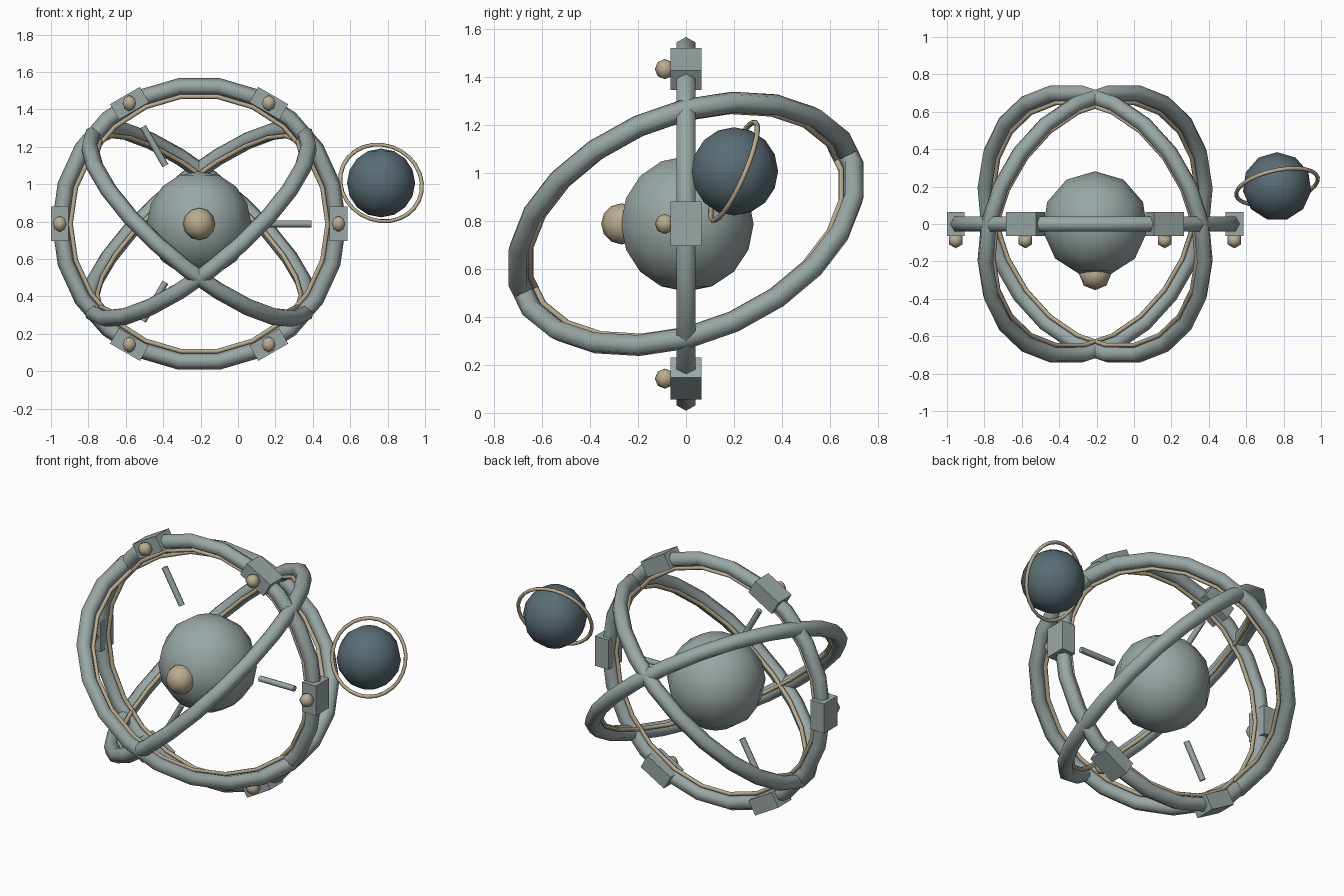
import bpy
import math
from mathutils import Vector, Matrix

cube = bpy.data.objects.get("Cube")
if cube:
    bpy.data.objects.remove(cube, do_unlink=True)


def material(name, rgb):
    mat = bpy.data.materials.new(name)
    mat.use_nodes = True
    mat.diffuse_color = (*rgb, 1)
    mat.node_tree.nodes["Principled BSDF"].inputs["Base Color"].default_value = (*rgb, 1)
    return mat


STEEL = material("grey green metal", (0.32, 0.39, 0.38))
BRASS = material("pale brass", (0.49, 0.41, 0.28))
SLATE = material("dark slate", (0.10, 0.15, 0.175))

CENTRE = Vector((-0.208, 0, 0.788))
MOON = Vector((0.765, 0.2, 1.007))


def finish(name, mat, smooth=True):
    obj = bpy.context.object
    obj.name = name
    obj.data.materials.append(mat)
    if smooth:
        bpy.ops.object.shade_smooth()
    return obj


def ring(name, mat, loc, rot, radius, tube, sides=6, segments=22):
    bpy.ops.mesh.primitive_torus_add(location=loc, rotation=rot, major_radius=radius,
                                     minor_radius=tube, major_segments=segments,
                                     minor_segments=sides)
    return finish(name, mat)


def ball(name, mat, loc, radius, segments, rings):
    bpy.ops.mesh.primitive_uv_sphere_add(location=loc, radius=radius,
                                         segments=segments, ring_count=rings)
    return finish(name, mat)


def spoke_point(angle, radius, y=0):
    return CENTRE + Vector((radius * math.cos(angle), y, radius * math.sin(angle)))


# Three large hoops, each with a thin brass lining
tilt, roll = math.radians(18), math.radians(40)
hoops = {
    "upright": (math.pi / 2, 0, 0),
    "left_tilted": (tilt, roll, 0),
    "right_tilted": (tilt, -roll, 0),
}
for label, rot in hoops.items():
    ring(label + "_hoop", STEEL, CENTRE, rot, 0.742, 0.045)
    ring(label + "_lining", BRASS, CENTRE, rot, 0.688, 0.013)

# Core sphere with a brass knob on the front
ball("core_sphere", STEEL, CENTRE, 0.282, 11, 8)
ball("front_knob", BRASS, CENTRE + Vector((0, -0.268, 0)), 0.086, 8, 6)

# Six clamp blocks with brass beads around the upright hoop
for i in range(6):
    a = i * math.pi / 3
    bpy.ops.mesh.primitive_cube_add(size=1, location=spoke_point(a, 0.745), rotation=(0, -a, 0))
    block = finish(f"clamp_block_{i + 1}", STEEL, smooth=False)
    block.scale = (0.095, 0.13, 0.185)
    ball(f"clamp_bead_{i + 1}", BRASS, spoke_point(a, 0.745, -0.088), 0.042, 6, 4)

# Three floating rods pointing at the core
for i in range(3):
    a = i * 2 * math.pi / 3
    bpy.ops.mesh.primitive_cylinder_add(vertices=8, radius=0.018, depth=0.24,
                                        location=spoke_point(a, 0.48),
                                        rotation=(0, math.pi / 2 - a, 0))
    finish(f"rod_{i + 1}", STEEL, smooth=False)
    bpy.ops.object.shade_smooth_by_angle(angle=math.radians(50))

# Small moon with its own tilted ring
ball("moon", SLATE, MOON, 0.184, 11, 8)
facing = Vector((0.2, -0.9, 0.39)).to_track_quat('Z', 'Y').to_euler()
ring("moon_ring", BRASS, MOON, facing, 0.223, 0.011, segments=26)
